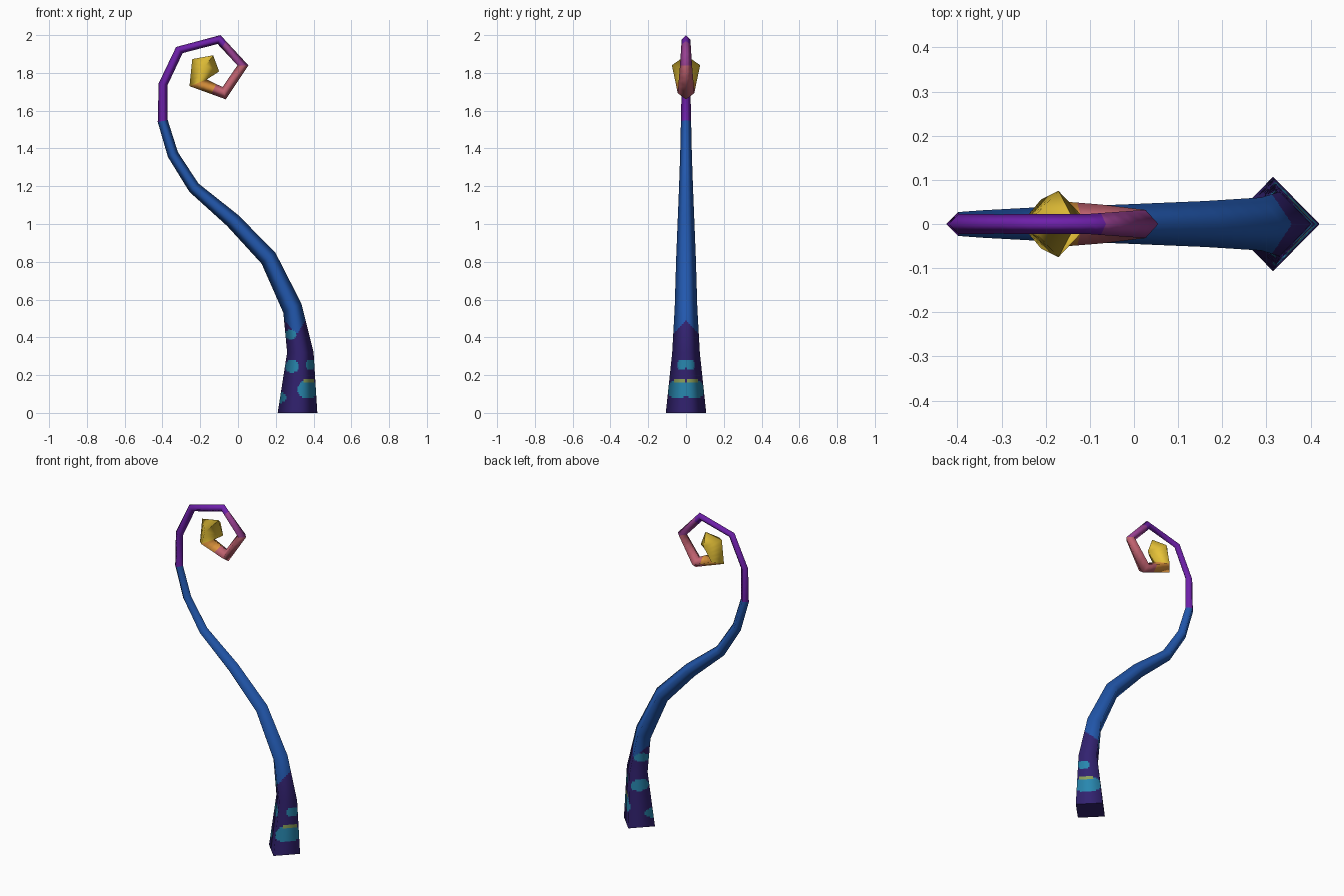
import bpy
from mathutils import Vector

if "Cube" in bpy.data.objects:
    bpy.data.objects.remove(bpy.data.objects["Cube"])


def material(name, r, g, b):
    lin = [((c / 255 + 0.055) / 1.055) ** 2.4 for c in (r, g, b)]
    m = bpy.data.materials.new(name)
    m.diffuse_color = (*lin, 1)
    m.use_nodes = True
    m.node_tree.nodes["Principled BSDF"].inputs["Base Color"].default_value = m.diffuse_color
    return m


NAMES = ["indigo", "blue", "teal", "olive", "purple", "mauve", "rose", "orange", "yellow"]
RGB = [(50, 34, 112), (34, 88, 174), (40, 135, 175), (140, 160, 90), (110, 32, 170),
       (152, 64, 145), (192, 98, 112), (224, 150, 62), (230, 194, 56)]
MATS = [material(n, *c) for n, c in zip(NAMES, RGB)]
IDX = {n: i for i, n in enumerate(NAMES)}

# Diamond sections along the stem: outer/left x z, inner/right x z, half depth
RINGS = [
    (0.21, 0.00, 0.42, 0.00, 0.107),
    (0.26, 0.32, 0.40, 0.32, 0.073),
    (0.24, 0.53, 0.335, 0.58, 0.060),
    (0.125, 0.79, 0.197, 0.85, 0.052),
    (-0.058, 0.99, -0.002, 1.05, 0.044),
    (-0.257, 1.17, -0.21, 1.215, 0.037),
    (-0.371, 1.355, -0.318, 1.38, 0.031),
    (-0.425, 1.54, -0.372, 1.55, 0.027),
    (-0.42, 1.745, -0.373, 1.735, 0.023),
    (-0.328, 1.937, -0.293, 1.905, 0.022),
    (-0.093, 2.00, -0.108, 1.953, 0.023),
    (0.055, 1.84, -0.003, 1.84, 0.032),
    (-0.065, 1.66, -0.082, 1.725, 0.044),
    (-0.257, 1.73, -0.165, 1.765, 0.055),
    (-0.242, 1.873, -0.10, 1.808, 0.075),
    (-0.133, 1.893, -0.131, 1.891, 0.001),
]


def section(i):
    """Corners and outward directions of one diamond section."""
    lx, lz, rx, rz, d = RINGS[i]
    left, right = Vector((lx, 0, lz)), Vector((rx, 0, rz))
    mid, side, y = (left + right) / 2, (right - left).normalized(), Vector((0, d, 0))
    return ([right, mid + y, left, mid - y],
            [side, Vector((0, 1, 0)), -side, Vector((0, -1, 0))])


def tube(name, first, last, along, across, rule):
    """Four-sided tube through the sections, coloured by a rule on point and path position."""
    verts, normals, faces, ts = [], [], [], []
    steps = (last - first) * along
    cols = 4 * across
    for s in range(steps + 1):
        i = min(first + s // along, last - 1)
        f = s / along - (i - first)
        (c0, n0), (c1, n1) = section(i), section(i + 1)
        c = [a.lerp(b, f) for a, b in zip(c0, c1)]
        n = [a.lerp(b, f) for a, b in zip(n0, n1)]
        for k in range(cols):
            a, g = k // across, (k % across) / across
            b = (a + 1) % 4
            verts.append(c[a].lerp(c[b], g))
            normals.append(n[a].lerp(n[b], g).normalized())
    for s in range(steps):
        for k in range(cols):
            m = (k + 1) % cols
            faces.append((s * cols + k, s * cols + m, (s + 1) * cols + m, (s + 1) * cols + k))
            ts.append(first + (s + 0.5) / along)
    me = bpy.data.meshes.new(name)
    me.from_pydata(verts, [], faces)
    for m in MATS:
        me.materials.append(m)
    for p, t in zip(me.polygons, ts):
        p.use_smooth = True
        p.material_index = IDX[rule(p.center, t)]
    me.normals_split_custom_set_from_vertices(normals)
    ob = bpy.data.objects.new(name, me)
    bpy.context.collection.objects.link(ob)


# Painted spots at the foot: x, z, half width, half height
SPOTS = [(0.370, 0.125, 0.055, 0.05), (0.385, 0.255, 0.027, 0.026), (0.285, 0.247, 0.036, 0.034),
         (0.278, 0.415, 0.032, 0.026), (0.225, 0.082, 0.031, 0.028)]


def foot_colour(p, t):
    if 0.345 < p.x < 0.405 and 0.163 < p.z < 0.18:
        return "olive"
    for x, z, w, h in SPOTS:
        if ((p.x - x) / w) ** 2 + ((p.z - z) / h) ** 2 < 1:
            return "teal"
    return "indigo" if p.z < 0.42 + 0.07 * (1 - abs(p.y) / 0.065) else "blue"


def curl_colour(p, t):
    for limit, name in ((10.2, "purple"), (11, "mauve"), (12.4, "rose"), (13, "orange")):
        if t < limit:
            return name
    return "yellow"


tube("stem_foot", 0, 2, 32, 14, foot_colour)
tube("stem", 2, 7, 4, 1, lambda p, t: "blue")
tube("curl", 7, 14, 5, 1, curl_colour)
tube("curl_tip", 14, 15, 1, 1, curl_colour)

# Flat underside
cap = bpy.data.meshes.new("underside")
cap.from_pydata(section(0)[0], [], [(3, 2, 1, 0)])
cap.materials.append(MATS[0])
bpy.context.collection.objects.link(bpy.data.objects.new("underside", cap))
